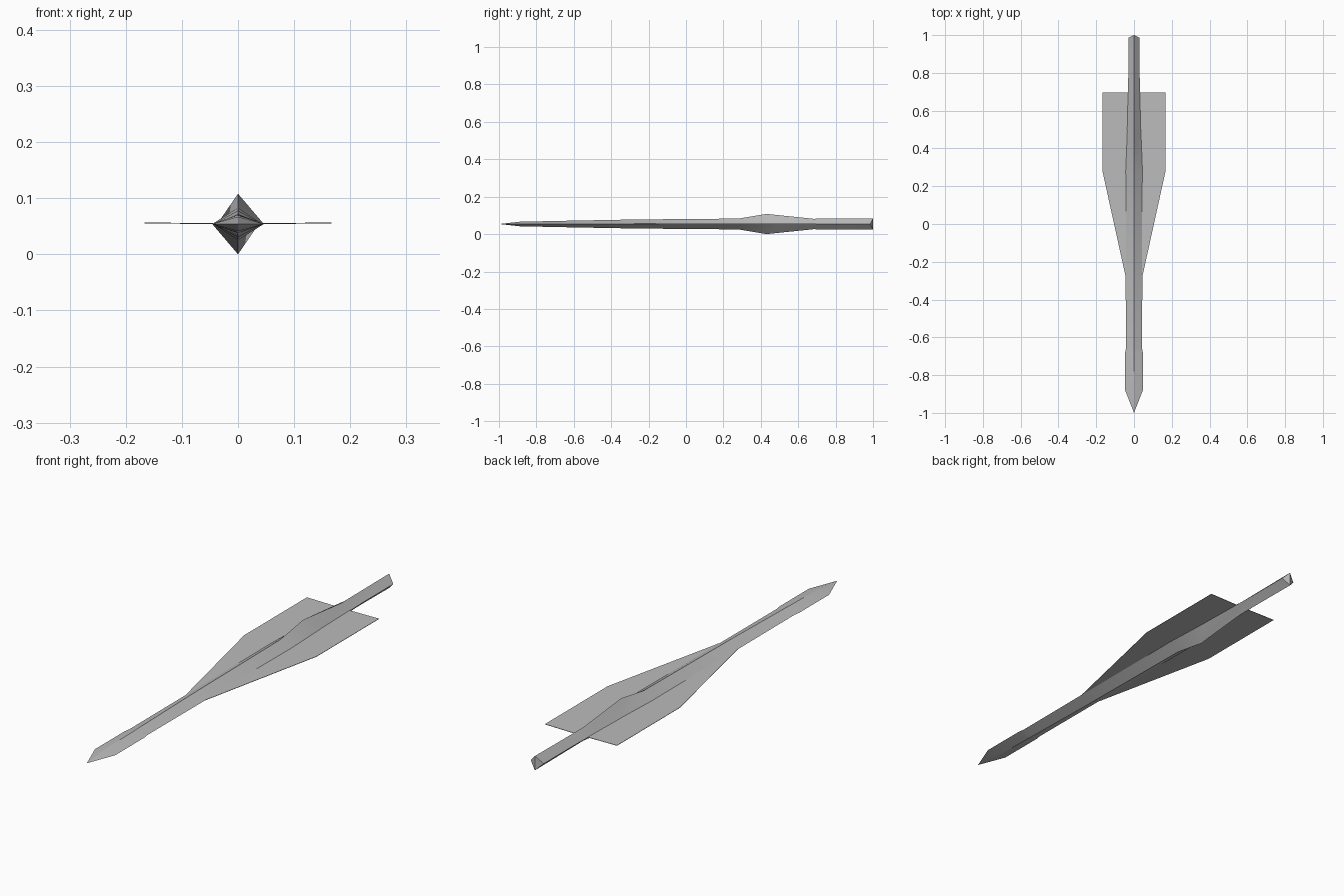
import bpy
import bmesh
import math

cube = bpy.data.objects.get("Cube")
if cube:
    bpy.data.objects.remove(cube)

GREY = (0.50, 0.50, 0.50, 1.0)
grey = bpy.data.materials.new("plain grey")
grey.diffuse_color = GREY
grey.use_nodes = True
for node in grey.node_tree.nodes:
    if node.type == 'BSDF_PRINCIPLED':
        node.inputs["Base Color"].default_value = GREY

MID = 0.054  # height of the side edges


def finish(bm, name, angle):
    bmesh.ops.recalc_face_normals(bm, faces=bm.faces)
    mesh = bpy.data.meshes.new(name)
    bm.to_mesh(mesh)
    bm.free()
    mesh.materials.append(grey)
    obj = bpy.data.objects.new(name, mesh)
    bpy.context.collection.objects.link(obj)
    bpy.ops.object.select_all(action='DESELECT')
    bpy.context.view_layer.objects.active = obj
    obj.select_set(True)
    bpy.ops.object.shade_smooth_by_angle(angle=math.radians(angle))
    return obj


# Body: diamond sections, each (ridge y, side y, half width, half height)
sections = [
    (-0.88, -0.88, 0.047, 0.013),
    (-0.68, -0.68, 0.047, 0.016),
    (-0.66, -0.66, 0.043, 0.017),
    (-0.28, -0.28, 0.044, 0.024),
    (0.28, 0.28, 0.046, 0.029),
    (0.43, 0.50, 0.037, 0.054),
    (0.68, 0.79, 0.030, 0.028),
    (1.00, 0.985, 0.030, 0.030),
]
bm = bmesh.new()
nose = bm.verts.new((0, -1, MID))
rings = []
for ridge_y, side_y, w, h in sections:
    rings.append([bm.verts.new(p) for p in (
        (w, side_y, MID), (0, ridge_y, MID + h),
        (-w, side_y, MID), (0, ridge_y, MID - h))])
for i in range(4):
    j = (i + 1) % 4
    bm.faces.new((nose, rings[0][i], rings[0][j]))
    for a, b in zip(rings, rings[1:]):
        bm.faces.new((a[i], b[i], b[j], a[j]))
# Tail end: two faces meeting on an upright edge
right, top, left, bottom = rings[-1]
bm.faces.new((right, top, bottom))
bm.faces.new((left, bottom, top))
finish(bm, "body", 30)

# Wings: thin plates running into the body, rising slightly to the tips
outline = [(0.0, -0.28), (0.044, -0.28), (0.167, 0.28), (0.167, 0.695), (0.0, 0.695)]
for name, side in (("left_wing", 1), ("right_wing", -1)):
    bm = bmesh.new()
    layers = []
    for dz in (-0.0008, 0.0008):
        layers.append([bm.verts.new((side * x, y, MID + 0.012 * x + dz))
                       for x, y in outline])
        bm.faces.new(layers[-1])
    low, high = layers
    for i in range(len(outline)):
        j = (i + 1) % len(outline)
        bm.faces.new((low[i], low[j], high[j], high[i]))
    finish(bm, name, 30)
